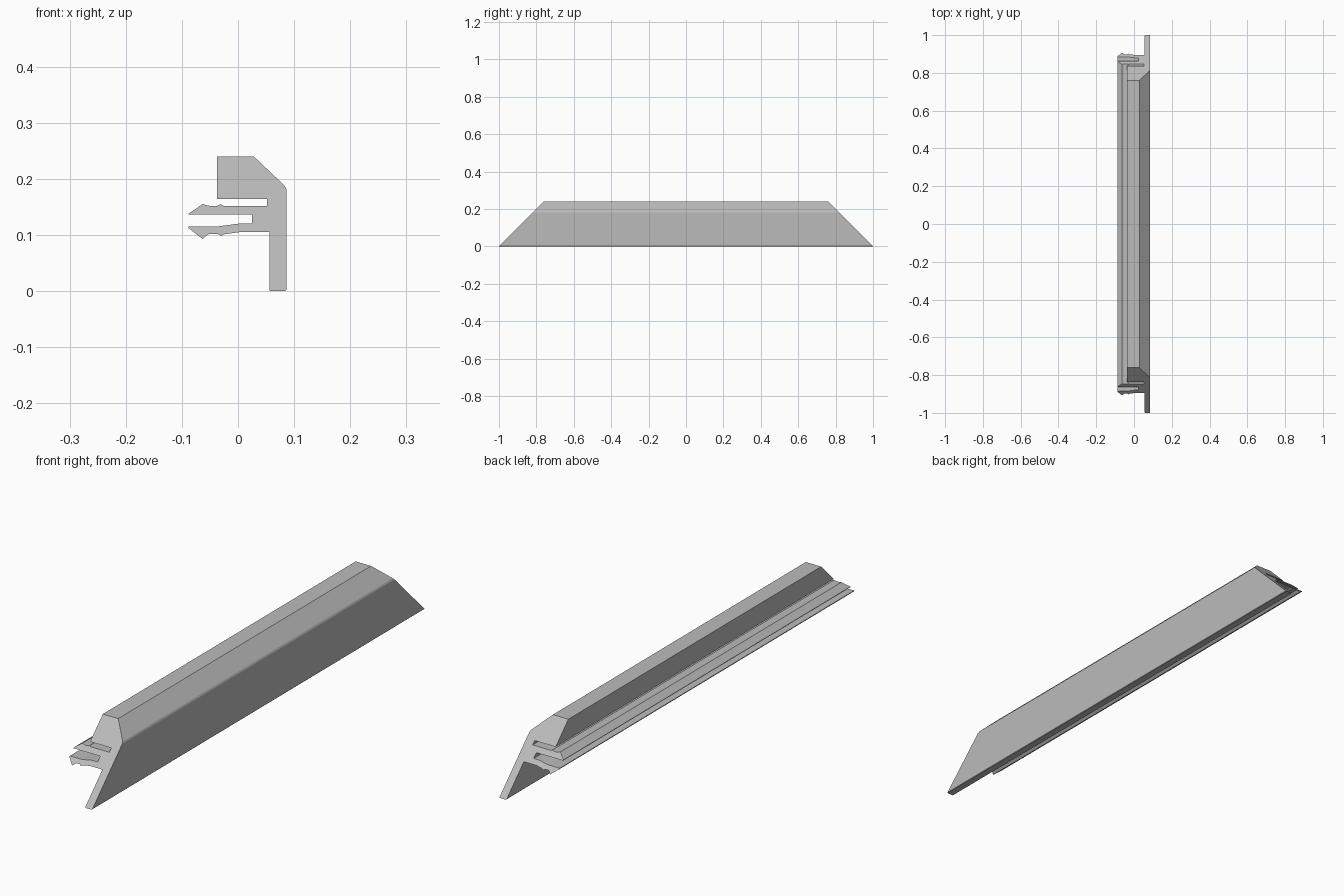
import bpy
import bmesh

# Remove the default cube
default_cube = bpy.data.objects.get("Cube")
if default_cube:
    bpy.data.objects.remove(default_cube, do_unlink=True)

HALF_LENGTH = 1.0

# Cross-section (x, z), traced clockwise by region
head = [(-.037, .24), (.028, .24), (.083, .188), (.086, .182)]
flange = [(.086, .002), (.084, 0), (.058, 0), (.056, .002), (.056, .105)]
lower_prong = [(.003, .105), (-.026, .101), (-.03, .098), (-.036, .102),
               (-.052, .102), (-.063, .093), (-.088, .112), (-.088, .115),
               (-.037, .115), (0, .12), (.025, .12)]
upper_prong = [(.025, .136), (-.088, .136), (-.088, .138), (-.063, .155),
               (-.052, .152), (-.037, .152), (-.031, .155), (-.026, .152),
               (.052, .152)]
upper_slot = [(.052, .164), (-.037, .164)]
profile = head + flange + lower_prong + upper_prong + upper_slot


def make_material(name, color):
    material = bpy.data.materials.new(name)
    material.use_nodes = True
    material.diffuse_color = color
    shader = next(node for node in material.node_tree.nodes
                  if node.type == 'BSDF_PRINCIPLED')
    shader.inputs["Base Color"].default_value = color
    return material


def make_mitred_strip(name, section, material):
    """Run the section along y, with both ends mitred at 45 degrees."""
    bm = bmesh.new()
    front = [bm.verts.new((x, z - HALF_LENGTH, z)) for x, z in section]
    back = [bm.verts.new((x, HALF_LENGTH - z, z)) for x, z in section]
    # Mitred end caps
    bm.faces.new(front)
    bm.faces.new(list(reversed(back)))
    # Long sides
    for i in range(len(section)):
        j = (i + 1) % len(section)
        bm.faces.new((front[i], back[i], back[j], front[j]))
    bmesh.ops.recalc_face_normals(bm, faces=bm.faces[:])
    mesh = bpy.data.meshes.new(name)
    bm.to_mesh(mesh)
    bm.free()
    mesh.materials.append(material)
    strip = bpy.data.objects.new(name, mesh)
    bpy.context.collection.objects.link(strip)
    return strip


grey = make_material("light grey", (.5, .5, .5, 1))
make_mitred_strip("mitred_trim_strip", profile, grey)
